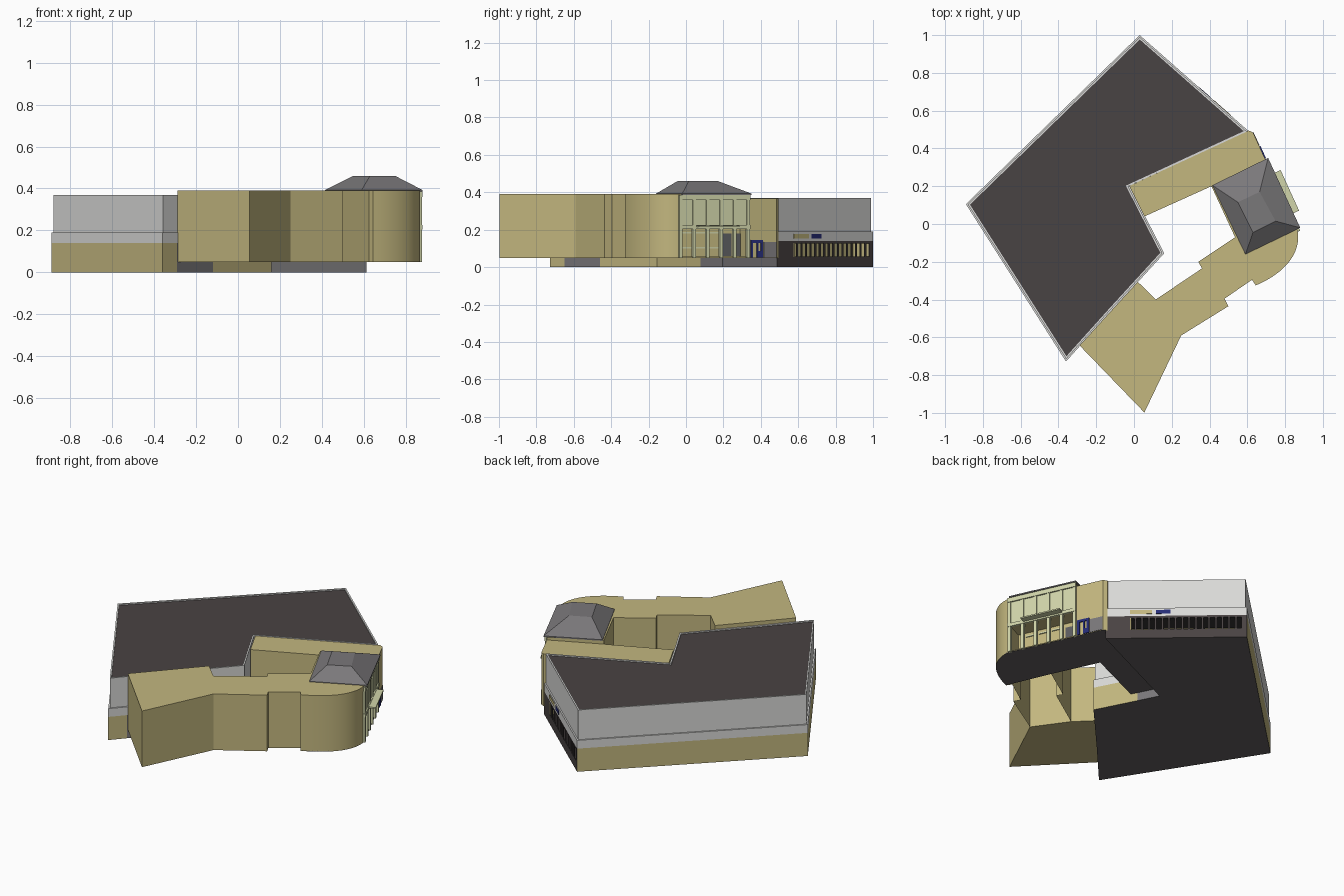
import bpy, bmesh, math
from mathutils import Vector
from mathutils.geometry import interpolate_bezier

if "Cube" in bpy.data.objects:
    bpy.data.objects.remove(bpy.data.objects["Cube"])


def material(name, r, g, b):
    def lin(c):
        c /= 255
        return c / 12.92 if c <= 0.04045 else ((c + 0.055) / 1.055) ** 2.4
    m = bpy.data.materials.new(name)
    m.diffuse_color = (lin(r), lin(g), lin(b), 1)
    m.use_nodes = True
    m.node_tree.nodes["Principled BSDF"].inputs["Base Color"].default_value = m.diffuse_color
    return m


KHAKI = material("khaki_brick", 195, 183, 127)
GREY = material("light_grey_cladding", 217, 217, 215)
DARK = material("dark_roof", 73, 67, 67)
UNDER = material("underside_grey", 98, 94, 95)
BLACK = material("near_black_trim", 52, 50, 50)
SLATE = material("slate_grey", 122, 120, 122)
PALE = material("pale_green_stone", 209, 213, 170)
GLASS = material("dark_glass", 92, 93, 96)
BLUE = material("navy_blue", 38, 44, 118)


def finish(name, bm, mats, smooth=False):
    bmesh.ops.recalc_face_normals(bm, faces=bm.faces)
    me = bpy.data.meshes.new(name)
    bm.to_mesh(me)
    bm.free()
    for m in mats:
        me.materials.append(m)
    ob = bpy.data.objects.new(name, me)
    bpy.context.collection.objects.link(ob)
    if smooth:
        bpy.context.view_layer.objects.active = ob
        ob.select_set(True)
        bpy.ops.object.shade_smooth_by_angle(angle=math.radians(25))
        ob.select_set(False)
    return ob


def loft(name, rings, mats, side=lambda r, e: 0, top=0, bottom=0, smooth=False):
    """Skin stacked rings [(points, z)]; side/top/bottom give materials, None = open."""
    bm = bmesh.new()
    vs = [[bm.verts.new((p[0], p[1], z)) for p in pts] for pts, z in rings]
    n = len(vs[0])
    for r in range(len(vs) - 1):
        for e in range(n):
            k = (e + 1) % n
            if side(r, e) is not None:
                f = bm.faces.new((vs[r][e], vs[r][k], vs[r + 1][k], vs[r + 1][e]))
                f.material_index = side(r, e)
    if top is not None:
        bm.faces.new(vs[-1]).material_index = top
    if bottom is not None:
        bm.faces.new(vs[0][::-1]).material_index = bottom
    return finish(name, bm, mats, smooth)


def inset(pts, d):
    """Move a counter-clockwise outline inward by d."""
    out = []
    for i, p in enumerate(pts):
        p, a, b = Vector(p), Vector(pts[i - 1]), Vector(pts[(i + 1) % len(pts)])
        u, v = (p - a).normalized(), (b - p).normalized()
        n1, n2 = Vector((-u.y, u.x)), Vector((-v.y, v.x))
        out.append(p + (n1 + n2) * d / (1 + n1.dot(n2)))
    return out


def on_wall(start, end, y):
    s, e = Vector(start), Vector(end)
    return s + (e - s) * ((y - s.y) / (e.y - s.y))


def wall_boxes(name, start, end, boxes, mat):
    """Boxes on the wall start->end; each is (y0, y1, z0, z1, depth_in, depth_out)."""
    t = (Vector(end) - Vector(start)).normalized()
    n = Vector((abs(t.y), abs(t.x)))
    bm = bmesh.new()
    for y0, y1, z0, z1, d0, d1 in boxes:
        base = [on_wall(start, end, y) + n * d
                for y, d in ((y0, d0), (y1, d0), (y1, d1), (y0, d1))]
        lo = [bm.verts.new((*p, z0)) for p in base]
        hi = [bm.verts.new((*p, z1)) for p in base]
        bm.faces.new(lo)
        bm.faces.new(hi)
        for i in range(4):
            k = (i + 1) % 4
            bm.faces.new((lo[i], lo[k], hi[k], hi[i]))
    return finish(name, bm, [mat])


# Main hall: outline with the colour of the low wall that starts at each point
E, N = (.612, .487), (.03, 1)
S0, S1 = on_wall(E, N, .575), on_wall(E, N, .988)
hall = [(*N, 1), (-.89, .105, 1), (-.36, -.728, 1), (-.29, -.65, 2),
        (-.12, -.461, 1), (.16, -.155, 1), (.04, .077, 2), (-.02, .195, 2),
        (*E, 3), (*S0, 3), (*S1, 3)]
plan = [p[:2] for p in hall]


def hall_colour(r, e):
    if r == 1 and e == 9:
        return None          # long opening on the street side
    return hall[e][2] if r < 3 else 0


loft("hall_lower_walls", [(plan, z) for z in (0, .055, .13, .14, .19)],
     [GREY, KHAKI, SLATE, DARK, UNDER], side=hall_colour, top=0, bottom=4)
loft("hall_upper_walls_and_roof",
     [(inset(plan, .008), .19), (inset(plan, .008), .37),
      (inset(plan, .017), .37), (inset(plan, .017), .363)],
     [GREY, DARK], top=1, bottom=None)

# Khaki wing wrapping round the courtyard, with a rounded corner
A, B = (.63, .485), (.865, -.03)
F, C = tuple(on_wall(A, B, .335)), (.41, .20)
curve = [tuple(p) for p in interpolate_bezier(
    Vector(B), Vector((.89, -.15)), Vector((.80, -.26)), Vector((.645, -.325)), 16)]
tail = [(.25, -.59), (.055, -.998), (-.288, -.643), (.02, -.306), (.115, -.40)]
wing = [F] + curve + [(.625, -.295), (.48, -.395), (.50, -.435)] + tail + [
    (.36, -.235), (.34, -.20), (.535, -.07), C]
loft("wing_walls_and_roof", [(wing, z) for z in (.05, .056, .21, .39)], [KHAKI],
     side=lambda r, e: None if (r, e) == (1, 0) else 0, bottom=None, smooth=True)
link = [A, F, C, (.055, .04), (-.025, .201), (.607, .495)]
loft("link_block_beside_tower", [(link, .05), (link, .366)], [KHAKI, UNDER], bottom=1)
# Floors: dark under the rounded corner, khaki under the south end
floor = [F] + curve + [(.535, -.07), C]
loft("corner_floor", [(floor, .0505), (floor, .056)], [UNDER])
loft("south_block_floor", [(tail, .0505), (tail, .056)], [KHAKI])
part = [tail[0], tail[4], (.112, -.402), (.247, -.592)]
loft("south_block_inner_wall", [(part, .056), (part, .388)], [KHAKI])

# Hipped roof with a flat top
eave = [(.71, .35), (.415, .205), (.59, -.16), (.88, -.02)]
crown = [(.665, .17), (.55, .115), (.63, -.045), (.75, .015)]
loft("hipped_roof", [(eave, .386), (eave, .393), (crown, .46)], [SLATE])

# Stone facade below the hipped roof, with a recessed ground floor
posts = [-.03 + .072 * i for i in range(6)]
bays = [(a + .01, b - .01) for a, b in zip(posts, posts[1:])]
wall_boxes("porch_back_wall_ends_and_ceiling", A, B,
           [(-.03, .335, .056, .21, -.105, -.10), (-.03, -.025, .056, .21, -.10, -.001),
            (.33, .335, .056, .21, -.10, -.001), (-.03, .335, .207, .21, -.10, -.001)],
           KHAKI)
wall_boxes("porch_doors", A, B,
           [(a + .04, min(b + .036, .33), .06, .18, -.10, -.095)
            for a, b in bays[3:]], GLASS)
wall_boxes("porch_window_frames", A, B,
           [(a + .038, b + .042, z, z + .008, -.10, -.094)
            for a, b in bays[:3] for z in (.10, .18)], PALE)
wall_boxes("facade_upper_panel", A, B, [(-.035, .335, .225, .365, 0, .004)], PALE)
wall_boxes("facade_cornice", A, B, [(-.04, .34, .36, .386, 0, .012)], PALE)
wall_boxes("facade_pilasters", A, B,
           [(y - .008, y + .008, .05, .36, -.008, .009) for y in posts], PALE)
wall_boxes("facade_ledge", A, B, [(-.04, .34, .205, .225, 0, .012),
                                  (.05, .265, .214, .222, .01, .05)], PALE)

# Blue doorway and grey shutter beside the facade
wall_boxes("blue_doorway", A, B,
           [(.345, .357, .052, .145, 0, .006), (.378, .386, .052, .145, 0, .006),
            (.398, .41, .052, .145, 0, .006), (.345, .41, .13, .145, 0, .006),
            (.378, .41, .052, .085, 0, .004)], BLUE)
wall_boxes("grey_shutter", A, B, [(.415, .483, .052, .135, 0, .003)], SLATE)

# Street side of the hall: deep opening behind thin pillars, two blank plates
count, y0, step = 17, .575, .0243
wall_boxes("street_recess_back_and_ends", E, N,
           [(.575, .988, .055, .13, -.125, -.12), (.575, .58, .055, .13, -.12, -.001),
            (.983, .988, .055, .13, -.12, -.001)], KHAKI)
wall_boxes("street_recess_sill_and_ceiling", E, N,
           [(.575, .988, .052, .056, -.12, -.001),
            (.575, .988, .127, .131, -.12, -.001)], BLACK)
wall_boxes("street_pillars", E, N,
           [(y0 + (i + .7) * step, y0 + (i + 1) * step, .055, .13, -.006, 0)
            for i in range(count)], DARK)
wall_boxes("tan_sign_plate", E, N, [(.575, .655, .153, .177, 0, .002)], KHAKI)
wall_boxes("blue_sign_plate", E, N, [(.67, .722, .153, .177, 0, .002)], BLUE)
